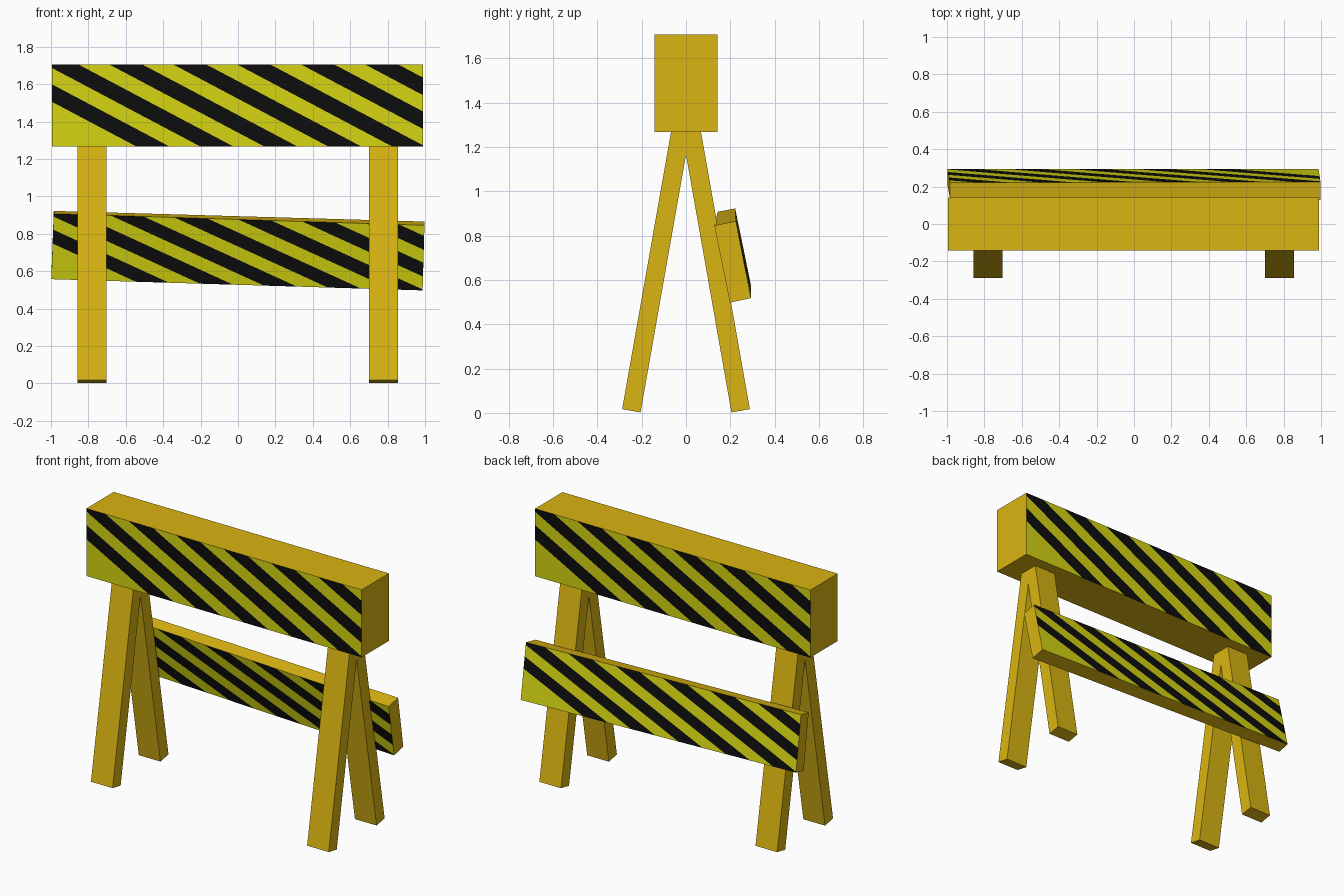
import bpy, bmesh, math
from mathutils import Vector

if "Cube" in bpy.data.objects:
    bpy.data.objects.remove(bpy.data.objects["Cube"])


def material(name, rgb):
    m = bpy.data.materials.new(name)
    m.diffuse_color = (*rgb, 1.0)
    m.use_nodes = True
    m.node_tree.nodes["Principled BSDF"].inputs["Base Color"].default_value = m.diffuse_color
    return m


GOLD = material("gold paint", (0.70, 0.46, 0.006))
YELLOW = material("stripe yellow", (0.66, 0.66, 0.006))
BLACK = material("stripe black", (0.004, 0.004, 0.004))

# Stripe layout in panel space: x from -1 to 1, z from 0 to 1
START, WIDTH, PERIOD, SLANT = -0.693, 0.178, 0.3445, 0.838


def finish(name, bm, mats):
    bmesh.ops.recalc_face_normals(bm, faces=bm.faces)
    me = bpy.data.meshes.new(name)
    bm.to_mesh(me)
    bm.free()
    for m in mats:
        me.materials.append(m)
    ob = bpy.data.objects.new(name, me)
    bpy.context.collection.objects.link(ob)
    return ob


def hexahedron(bm, left, right):
    """Box between two end quads (front bottom, back bottom, back top, front top)."""
    a = [bm.verts.new(p) for p in left]
    b = [bm.verts.new(p) for p in right]
    bm.faces.new(a)
    bm.faces.new(b[::-1])
    for i in range(4):
        j = (i + 1) % 4
        bm.faces.new((a[i], b[i], b[j], a[j]))


def striped_panel(name, left, right):
    bm = bmesh.new()
    quad = [(-1, 0), (1, 0), (1, 1), (-1, 1)]
    hexahedron(bm, [(-1, y, z) for y, z in quad], [(1, y, z) for y, z in quad])
    # Cut slanted stripes into the front and back; the back is turned half round
    for side in (1, -1):
        for n in range(-2, 9):
            for edge in (START, START + WIDTH):
                c = edge + n * PERIOD
                faces = [f for f in bm.faces
                         if all(abs(v.co.y + side) < 1e-5 for v in f.verts)]
                geom = set(faces)
                for f in faces:
                    geom.update(f.edges)
                    geom.update(f.verts)
                bmesh.ops.bisect_plane(bm, geom=list(geom), dist=1e-6,
                                       plane_co=((c + SLANT) * side, 0, 0),
                                       plane_no=(side, 0, SLANT))
    for f in bm.faces:
        p = f.calc_center_median()
        if abs(p.y) > 0.999:
            u = -p.y * p.x - SLANT * (1 - p.z)
            f.material_index = 2 if (u - START) % PERIOD < WIDTH else 1
    # Move the unit panel to its real corners
    L, R = [Vector(p) for p in left], [Vector(p) for p in right]
    for v in bm.verts:
        s, t, h = (v.co.x + 1) / 2, (v.co.y + 1) / 2, v.co.z
        fb, bb, bt, ft = (l.lerp(r, s) for l, r in zip(L, R))
        v.co = fb.lerp(bb, t).lerp(ft.lerp(bt, t), h)
    return finish(name, bm, [GOLD, YELLOW, BLACK])


# Thick top beam
def beam_end(x):
    return [(x, -0.141, 1.266), (x, 0.141, 1.266), (x, 0.141, 1.706), (x, -0.141, 1.706)]


striped_panel("top_beam", beam_end(-0.995), beam_end(0.99))

# Slightly crooked lower board on the back legs
striped_panel("lower_board",
              [(-0.998, 0.213, 0.557), (-0.998, 0.293, 0.575),
               (-0.985, 0.222, 0.922), (-0.985, 0.143, 0.907)],
              [(0.987, 0.198, 0.497), (0.987, 0.293, 0.518),
               (0.997, 0.225, 0.865), (0.997, 0.128, 0.845)])

# Four splayed legs
tilt, length = math.radians(10), 1.33
dy, dz = -math.sin(tilt) * length, math.cos(tilt) * length
for side, depth in ((1, "back"), (-1, "front")):
    for cx, hand in ((-0.781, "left"), (0.778, "right")):
        prof = [(0.205, 0.002), (0.288, 0.017), (0.288 + dy, 0.017 + dz), (0.205 + dy, 0.002 + dz)]
        bm = bmesh.new()
        hexahedron(bm, [(cx - 0.078, side * y, z) for y, z in prof],
                   [(cx + 0.078, side * y, z) for y, z in prof])
        finish(f"{depth}_{hand}_leg", bm, [GOLD])
